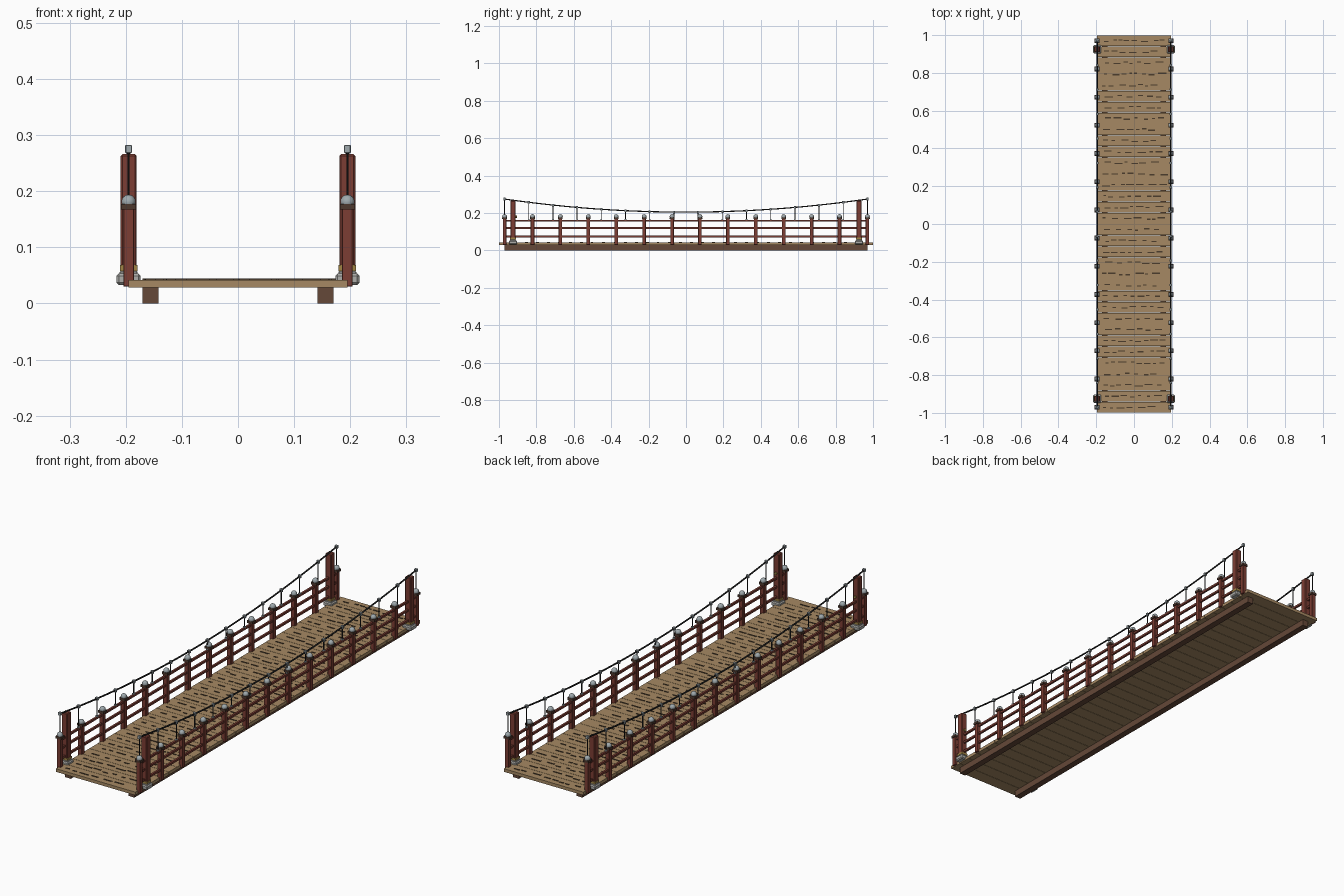
import bpy
import bmesh
import random
from mathutils import Matrix, Vector

random.seed(4)
if "Cube" in bpy.data.objects:
    bpy.data.objects.remove(bpy.data.objects["Cube"], do_unlink=True)


def material(name, r, g, b):
    m = bpy.data.materials.new(name)
    m.use_nodes = True
    m.diffuse_color = (r, g, b, 1)
    m.node_tree.nodes["Principled BSDF"].inputs["Base Color"].default_value = (r, g, b, 1)
    return m


PLANK = material("plank wood", 0.38, 0.25, 0.125)
GRAIN = material("dark grain", 0.07, 0.045, 0.025)
BEAM = material("beam wood", 0.13, 0.065, 0.04)
RED = material("red paint", 0.2, 0.047, 0.033)
COLLAR = material("dark collar", 0.075, 0.04, 0.027)
STONE = material("stone", 0.42, 0.42, 0.4)
STEEL = material("pale steel", 0.35, 0.4, 0.42)
ROPE = material("black rope", 0.018, 0.018, 0.018)
BRASS = material("brass", 0.35, 0.23, 0.06)


def finish(bm, name, mat, bevel=0):
    mesh = bpy.data.meshes.new(name)
    bm.to_mesh(mesh)
    bm.free()
    mesh.materials.append(mat)
    ob = bpy.data.objects.new(name, mesh)
    bpy.context.collection.objects.link(ob)
    if bevel:
        mod = ob.modifiers.new("bevel", "BEVEL")
        mod.width = bevel
        mod.segments = 1
    return ob


def box(bm, x, y, z0, z1, sx, sy):
    """Add a box centred on x, y between two heights."""
    bmesh.ops.create_cube(bm, size=1, matrix=Matrix.Translation((x, y, (z0 + z1) / 2))
                          @ Matrix.Diagonal((sx, sy, z1 - z0, 1)))


def boxes(name, mat, items, bevel=0):
    bm = bmesh.new()
    for item in items:
        box(bm, *item)
    return finish(bm, name, mat, bevel)


def rod(bm, a, b, radius, sides=8):
    """Add a round bar between two points."""
    a, b = Vector(a), Vector(b)
    turn = (b - a).to_track_quat("Z", "Y").to_matrix().to_4x4()
    bmesh.ops.create_cone(bm, cap_ends=True, segments=sides, radius1=radius, radius2=radius,
                          depth=(b - a).length, matrix=Matrix.Translation((a + b) / 2) @ turn)


SIDE_X = 0.195
END_Y = 0.97
TALL_Y = 0.925
DECK = 0.042


def rope_z(y):
    return 0.205 + 0.07 * (y / END_Y) ** 2


# Deck planks with raised grain streaks
COUNT = 34
pitch = 2 / COUNT
rows = [-1 + pitch * (i + 0.5) for i in range(COUNT)]
boxes("deck_planks", PLANK,
      [(0, y, 0.028, DECK, 2 * SIDE_X, pitch - 0.0015) for y in rows])
streaks = []
for y in rows:
    x = -0.17 + random.uniform(0, 0.02)
    while x < 0.14:
        length = random.uniform(0.015, 0.045)
        offset = random.choice((-0.004, 0, 0.004))
        streaks.append((x + length / 2, y + offset, DECK - 0.001, DECK + 0.002, length, 0.006))
        x += length + random.uniform(0.005, 0.035)
boxes("plank_grain", GRAIN, streaks)

# Beams under the deck
boxes("support_beams", BEAM, [(s * 0.156, 0, 0, 0.0285, 0.029, 1.94) for s in (-1, 1)])

post_ys = [-END_Y + i * 2 * END_Y / 13 for i in range(14)]
hanger_ys = [-END_Y + i * 2 * END_Y / 15 for i in range(16)]

for side, s in (("right", -1), ("left", 1)):
    x = s * SIDE_X
    # Railing posts, collars and domed caps
    boxes(side + "_rail_posts", RED, [(x, y, 0.03, 0.168, 0.019, 0.019) for y in post_ys], 0.001)
    boxes(side + "_post_collars", COLLAR, [(x, y, 0.167, 0.177, 0.027, 0.025) for y in post_ys])
    bm = bmesh.new()
    for y in post_ys:
        bmesh.ops.create_uvsphere(bm, u_segments=12, v_segments=8, radius=1,
                                  matrix=Matrix.Translation((x, y, 0.181))
                                  @ Matrix.Diagonal((0.0128, 0.0128, 0.013, 1)))
    for f in bm.faces:
        f.smooth = True
    finish(bm, side + "_dome_caps", STEEL)

    # Three horizontal rails
    boxes(side + "_rails", RED,
          [(x, 0, z - 0.0045, z + 0.0045, 0.009, 2 * END_Y) for z in (0.075, 0.12, 0.159)])

    # Tall end posts, stone feet and brass bands
    ends = (-TALL_Y, TALL_Y)
    boxes(side + "_tall_posts", RED, [(x, y, 0.044, 0.266, 0.028, 0.028) for y in ends], 0.003)
    boxes(side + "_stone_feet", STONE, [(x, y, 0.033, 0.053, 0.043, 0.043) for y in ends], 0.004)
    boxes(side + "_foot_collars", STONE, [(x, y, 0.05, 0.058, 0.032, 0.032) for y in ends], 0.002)
    boxes(side + "_brass_bands", BRASS, [(x, y, 0.058, 0.068, 0.031, 0.031) for y in ends])
    bm = bmesh.new()
    rod(bm, (x, -TALL_Y + 0.01, 0.18), (x, -TALL_Y + 0.021, 0.18), 0.006)
    finish(bm, side + "_brass_knob", BRASS)

    # Sagging rope
    curve = bpy.data.curves.new(side + "_rope", "CURVE")
    curve.dimensions = "3D"
    curve.bevel_depth = 0.0035
    curve.bevel_resolution = 1
    curve.use_fill_caps = True
    path = curve.splines.new("POLY")
    path.points.add(30)
    for i, p in enumerate(path.points):
        y = -END_Y + i * END_Y / 15
        p.co = (x, y, rope_z(y), 1)
    curve.materials.append(ROPE)
    bpy.context.collection.objects.link(bpy.data.objects.new(side + "_rope", curve))

    # Hangers with clamps above and small feet on the top rail
    bm = bmesh.new()
    for y in hanger_ys:
        rod(bm, (x, y, 0.16), (x, y, rope_z(y)), 0.0022, 6)
    finish(bm, side + "_hangers", ROPE)
    boxes(side + "_rope_clamps", STEEL,
          [(x, y, rope_z(y) - 0.007, rope_z(y) + 0.007, 0.012, 0.011) for y in hanger_ys], 0.001)
    boxes(side + "_hanger_feet", STEEL,
          [(x, y, 0.163, 0.169, 0.009, 0.009) for y in hanger_ys])
